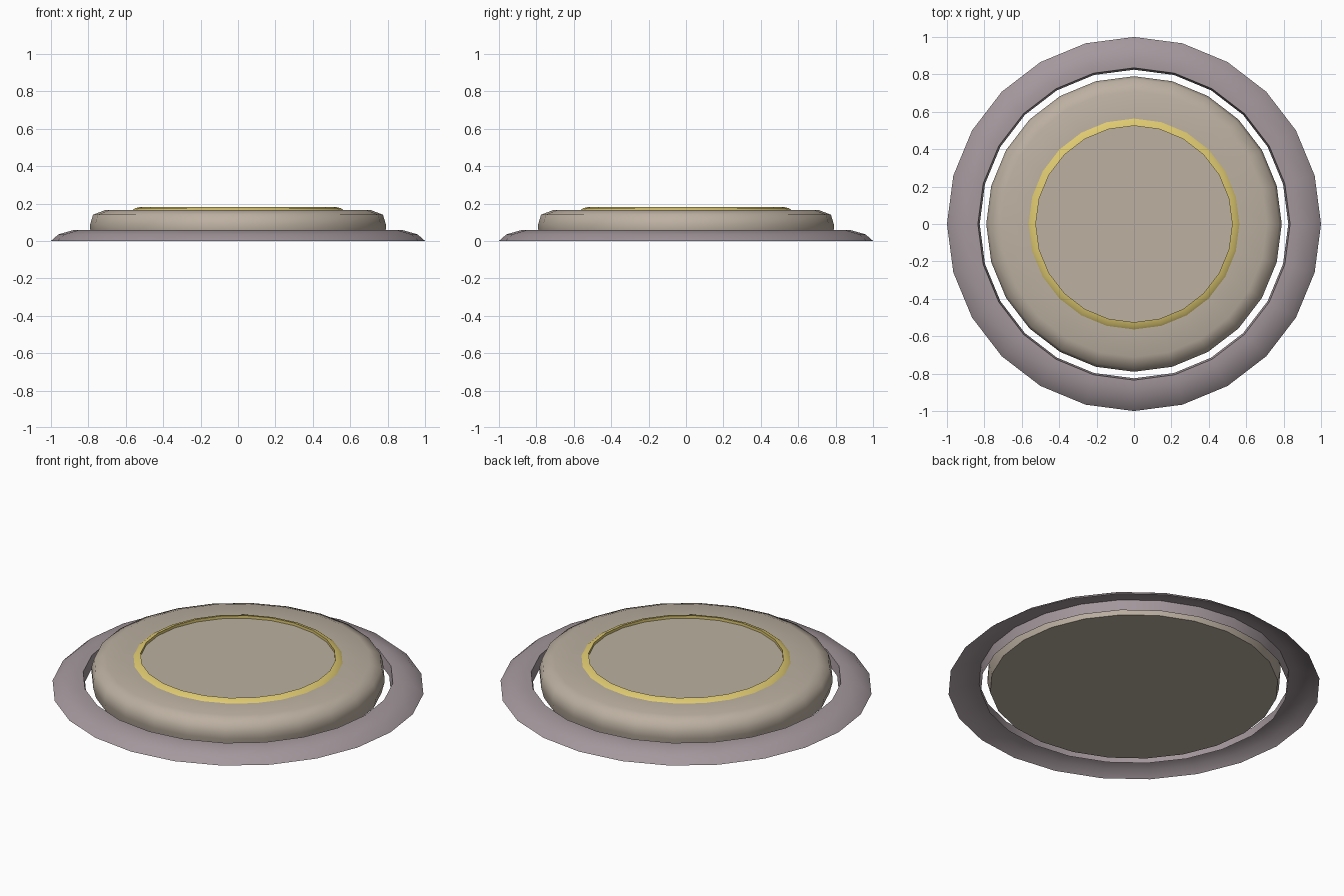
import bpy, bmesh, math

if "Cube" in bpy.data.objects:
    bpy.data.objects.remove(bpy.data.objects["Cube"])

SIDES = 24


def material(name, rgb):
    # sRGB 0-255 to linear
    lin = [((c / 255 + 0.055) / 1.055) ** 2.4 for c in rgb]
    m = bpy.data.materials.new(name)
    m.diffuse_color = (*lin, 1)
    m.use_nodes = True
    m.node_tree.nodes["Principled BSDF"].inputs["Base Color"].default_value = m.diffuse_color
    return m


def lathe(name, profile, mat, capped=False):
    """Spin (radius, z) points, listed from outside bottom to inside top."""
    bm = bmesh.new()
    rings = []
    for r, z in profile:
        rings.append([bm.verts.new((r * math.cos(2 * math.pi * k / SIDES),
                                    r * math.sin(2 * math.pi * k / SIDES), z))
                      for k in range(SIDES)])
    for a, b in zip(rings, rings[1:]):
        for k in range(SIDES):
            n = (k + 1) % SIDES
            bm.faces.new((a[k], a[n], b[n], b[k]))
    if capped:
        bm.faces.new(rings[0][::-1])
        bm.faces.new(rings[-1])
    mesh = bpy.data.meshes.new(name)
    bm.to_mesh(mesh)
    bm.free()
    mesh.materials.append(mat)
    ob = bpy.data.objects.new(name, mesh)
    bpy.context.collection.objects.link(ob)
    bpy.ops.object.select_all(action='DESELECT')
    ob.select_set(True)
    bpy.context.view_layer.objects.active = ob
    bpy.ops.object.shade_smooth_by_angle(angle=math.radians(60))
    return ob


mauve = material("mauve_grey", (164, 152, 157))
beige = material("warm_beige", (188, 176, 161))
gold = material("pale_gold", (222, 201, 112))

# Outer rim: thin shell, open underneath
lathe("outer_rim", [(1.0, 0), (0.96, 0.035), (0.88, 0.058),
                    (0.835, 0.058), (0.825, 0.0)], mauve)

# Pressable centre disc with rounded shoulder
lathe("centre_disc", [(0.775, 0), (0.79, 0.06), (0.79, 0.09), (0.775, 0.14),
                      (0.71, 0.165), (0.525, 0.165)], beige, capped=True)

# Raised gold band on top of the disc
lathe("gold_band", [(0.565, 0.164), (0.55, 0.175), (0.525, 0.181),
                    (0.525, 0.164)], gold)
